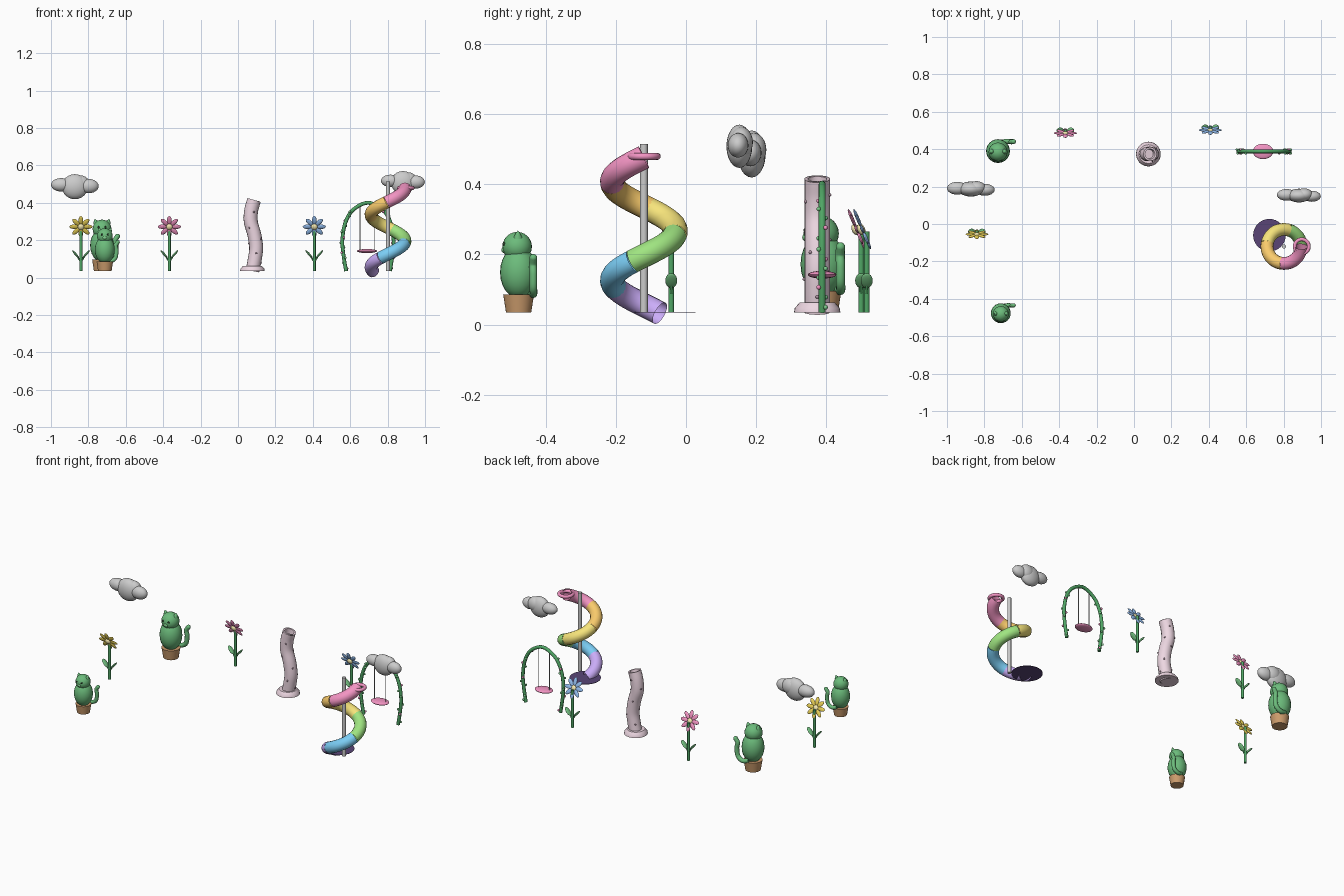
import bpy, bmesh, math
from mathutils import Vector, Matrix, Euler

if "Cube" in bpy.data.objects:
    bpy.data.objects.remove(bpy.data.objects["Cube"])

G = 0.035  # ground level of the standing parts
MATS = {}
COL = dict(green=(.15, .5, .2), dark_green=(.08, .38, .13), leaf=(.2, .6, .25), terracotta=(.6, .33, .15),
           pink=(.9, .3, .55), orange=(.95, .6, .15), yellow=(.93, .78, .2), lime=(.35, .78, .22),
           blue=(.2, .62, .92), violet=(.6, .42, .95), night=(.1, .06, .18), bark=(.85, .68, .76),
           knot=(.45, .3, .38), petal_blue=(.3, .52, .88), petal_yellow=(.85, .66, .1),
           pollen=(.95, .85, .45), eye=(.03, .06, .03))


def finish(me, name, color):
    for p in me.polygons:
        p.use_smooth = True
    me.set_sharp_from_angle(angle=math.radians(40))
    ob = bpy.data.objects.new(name, me)
    bpy.context.collection.objects.link(ob)
    if color:
        if color not in MATS:
            MATS[color] = bpy.data.materials.new(color)
            MATS[color].diffuse_color = (*COL[color], 1)
        me.materials.clear()
        me.materials.append(MATS[color])
    return ob


def ball(name, color, c, r, rot=(0, 0, 0), seg=24):
    bm = bmesh.new()
    m = Matrix.LocRotScale(Vector(c), Euler(rot), Vector(r))
    bmesh.ops.create_uvsphere(bm, u_segments=seg, v_segments=seg // 2, radius=1, matrix=m)
    me = bpy.data.meshes.new(name)
    bm.to_mesh(me)
    bm.free()
    return finish(me, name, color)


def lathe(name, color, c, profile, rot=(0, 0, 0), seg=32, closed=False):
    """Revolve (radius, height) pairs about z."""
    bm = bmesh.new()
    vs = [bm.verts.new((r, 0, z)) for r, z in profile]
    pairs = list(zip(vs, vs[1:])) + ([(vs[-1], vs[0])] if closed else [])
    es = [bm.edges.new(p) for p in pairs]
    bmesh.ops.spin(bm, geom=vs + es, axis=(0, 0, 1), cent=(0, 0, 0), angle=2 * math.pi, steps=seg)
    bmesh.ops.remove_doubles(bm, verts=bm.verts, dist=1e-5)
    bmesh.ops.recalc_face_normals(bm, faces=bm.faces)
    bm.transform(Matrix.LocRotScale(Vector(c), Euler(rot), None))
    me = bpy.data.meshes.new(name)
    bm.to_mesh(me)
    bm.free()
    return finish(me, name, color)


def smooth(pts, n=6):
    """Catmull-Rom samples through the points."""
    p = [Vector(q) for q in pts]
    p = [2 * p[0] - p[1]] + p + [2 * p[-1] - p[-2]]
    out = []
    for a, b, c, d in zip(p, p[1:], p[2:], p[3:]):
        for i in range(n):
            t = i / n
            out.append(.5 * (2 * b + (c - a) * t + (2 * a - 5 * b + 4 * c - d) * t * t
                             + (3 * b - a - 3 * c + d) * t ** 3))
    return out + [p[-2]]


def tube(name, color, pts, r, caps=True, res=4):
    cu = bpy.data.curves.new(name, 'CURVE')
    cu.dimensions = '3D'
    cu.bevel_depth, cu.bevel_resolution, cu.use_fill_caps = r, res, caps
    sp = cu.splines.new('POLY')
    sp.points.add(len(pts) - 1)
    for q, v in zip(sp.points, pts):
        q.co = (*v, 1)
    tmp = bpy.data.objects.new(name + "_path", cu)
    bpy.context.collection.objects.link(tmp)
    me = bpy.data.meshes.new_from_object(tmp.evaluated_get(bpy.context.evaluated_depsgraph_get()))
    bpy.data.objects.remove(tmp)
    return finish(me, name, color)


# Clouds: a tall middle puff with lower puffs on both sides
def cloud(name, x, y, z, s):
    for i, (dx, dy, dz, rx, ry, rz) in enumerate([
            (0, 0, 0, .07, .04, .067), (-.073, .004, .01, .055, .034, .036),
            (.075, -.004, .003, .052, .032, .038), (.03, .006, .012, .05, .036, .048)]):
        ball(f"{name}_puff_{i}", None, (x + s * dx, y + s * dy, z + s * dz), (s * rx, s * ry, s * rz))


cloud("left_cloud", -.872, .187, .486, 1)
cloud("right_cloud", .882, .152, .508, .92)


# Potted cactus cats
def cactus(name, x, y, s):
    def P(a, b, c):
        return (x + s * a, y + s * b, G + s * c)
    lathe(name + "_pot", "terracotta", (x, y, G),
          [(0, 0), (.036 * s, 0), (.044 * s, .051 * s), (0, .051 * s)])
    ball(name + "_body", "green", P(0, 0, .114), (.053 * s, .053 * s, .074 * s))
    ball(name + "_head", "green", P(0, -.004, .187), (.042 * s,) * 3)
    ball(name + "_muzzle", "leaf", P(0, -.042, .178), (.012 * s, .007 * s, .009 * s), seg=16)
    for sd in (-1, 1):
        lathe(f"{name}_ear_{sd}", "green", P(sd * .026, -.002, .212),
              [(0, 0), (.013 * s, 0), (.007 * s, .013 * s), (0, .022 * s)], (0, sd * .3, 0), 16)
        ball(f"{name}_eye_{sd}", "eye", P(sd * .016, -.041, .195), (.005 * s,) * 3, seg=12)
    path = smooth([P(0, .035, .058), P(.03, .042, .052), P(.056, .042, .07), P(.062, .042, .11),
                   P(.058, .041, .135), P(.069, .042, .155)])
    tube(name + "_tail", "green", path, .011 * s)
    ball(name + "_tail_tip", "green", path[-1], (.011 * s,) * 3, seg=16)


cactus("back_cactus", -.727, .39, 1.2)
cactus("front_cactus", -.712, -.477, 1)


# Flowers leaning forward on a stem with two leaves
def flower(name, color, x, y):
    tube(name + "_stem", "dark_green", [(x, y, G), (x, y, .16), (x, y, .265)], .008)
    for sd in (-1, 1):
        tube(f"{name}_stalk_{sd}", "dark_green", [(x, y, .082), (x + sd * .018, y, .112)], .004)
        ball(f"{name}_leaf_{sd}", "leaf", (x + sd * .028, y, .125), (.028, .017, .006),
             (0, -sd * .85, 0))
    m = Matrix.Translation((x, y - .013, .272)) @ Matrix.Rotation(math.radians(23), 4, 'X')
    for i in range(8):
        q = m @ Matrix.Rotation(i * math.pi / 4, 4, 'Y')
        ball(f"{name}_petal_{i}", color, q @ Vector((.037, 0, 0)), (.025, .005, .0125), q.to_euler(), 16)
    ball(name + "_center", "pollen", m @ Vector((0, -.003, 0)), (.017, .011, .017), m.to_euler())


flower("yellow_flower", "petal_yellow", -.84, -.042)
flower("pink_flower", "pink", -.367, .499)
flower("blue_flower", "petal_blue", .408, .515)

# Crooked trunk, flared base and recessed top
path = smooth([(.077, .374, G), (.09, .374, .1), (.097, .374, .16), (.087, .374, .23),
               (.068, .374, .3), (.071, .374, .36), (.086, .374, .415)])
tube("trunk", "bark", path, .037, False, 6)
lathe("trunk_base", "bark", (.077, .374, G), [(0, 0), (.066, 0), (.064, .012), (.05, .028), (.03, .028)])
lathe("trunk_rim", "bark", path[-1], [(.037, 0), (.027, 0), (.025, -.03), (0, -.03)], (0, .25, 0))
for i in range(12):
    c, a = path[4 + int(i * 2.5)], i * 2.4
    ball(f"trunk_knot_{i}", "knot", c + Vector((math.cos(a), math.sin(a), 0)) * .037, (.005,) * 3, seg=12)

# Vine arch with buds, and a hanging seat
CX, CY = .695, .388
half = [(-.117, 0, G), (-.131, 0, .12), (-.137, 0, .2), (-.122, 0, .29), (-.08, 0, .362), (0, 0, .4)]
full = half + [(-x, y, z) for x, y, z in reversed(half[:-1])]
arch = [v + Vector((CX, CY, 0)) for v in smooth(full)]
tube("arch_vine", "dark_green", arch, .01)
for i in range(14):
    k = 1 + 2 * i
    for sd, v in ((0, arch[k]), (1, arch[-1 - k])):
        if k < 24:
            off = Vector(((-1) ** i * .008, (-1) ** (i // 2) * .01, 0))
            ball(f"arch_bud_{sd}_{i}", "pink" if (i + sd) % 3 == 0 else "leaf", v + off, (.0065,) * 3, seg=12)
ball("swing_seat", "pink", (.69, CY, .142), (.055, .041, .011))
for sd in (-1, 1):
    x = .69 + sd * .038
    tube(f"swing_rope_{sd}", None, [(x, CY, .145), (x, CY, .39)], .002)

# Spiral tube slide around a pole, six coloured lengths
SX, SY, R, TURN = .802, -.12, .091, 570
lathe("slide_pole", None, (SX, SY, 0), [(0, G), (.011, G), (.011, .515), (0, .515)])


def helix(deg):
    a = -math.radians(deg)
    return (SX + R * math.cos(a), SY + R * math.sin(a), .477 - .445 * deg / TURN)


for i, c in enumerate(("pink", "orange", "yellow", "lime", "blue", "violet")):
    tube(f"slide_tube_{i}", c, [helix(i * 95 + j * 5) for j in range(20)], .034, False, 6)
ring = [(.038 + .01 * math.cos(t * math.pi / 6), .01 * math.sin(t * math.pi / 6)) for t in range(12)]
lathe("slide_entry_rim", "pink", (.897, SY, .479), ring, closed=True)
lathe("slide_exit_pool", "night", (.724, -.06, G), [(0, -.001), (.087, -.001), (.087, .001), (0, .001)])

for m in bpy.data.materials:
    if m.users and not m.is_grease_pencil:
        m.use_nodes = True
        m.node_tree.nodes["Principled BSDF"].inputs["Base Color"].default_value = m.diffuse_color
